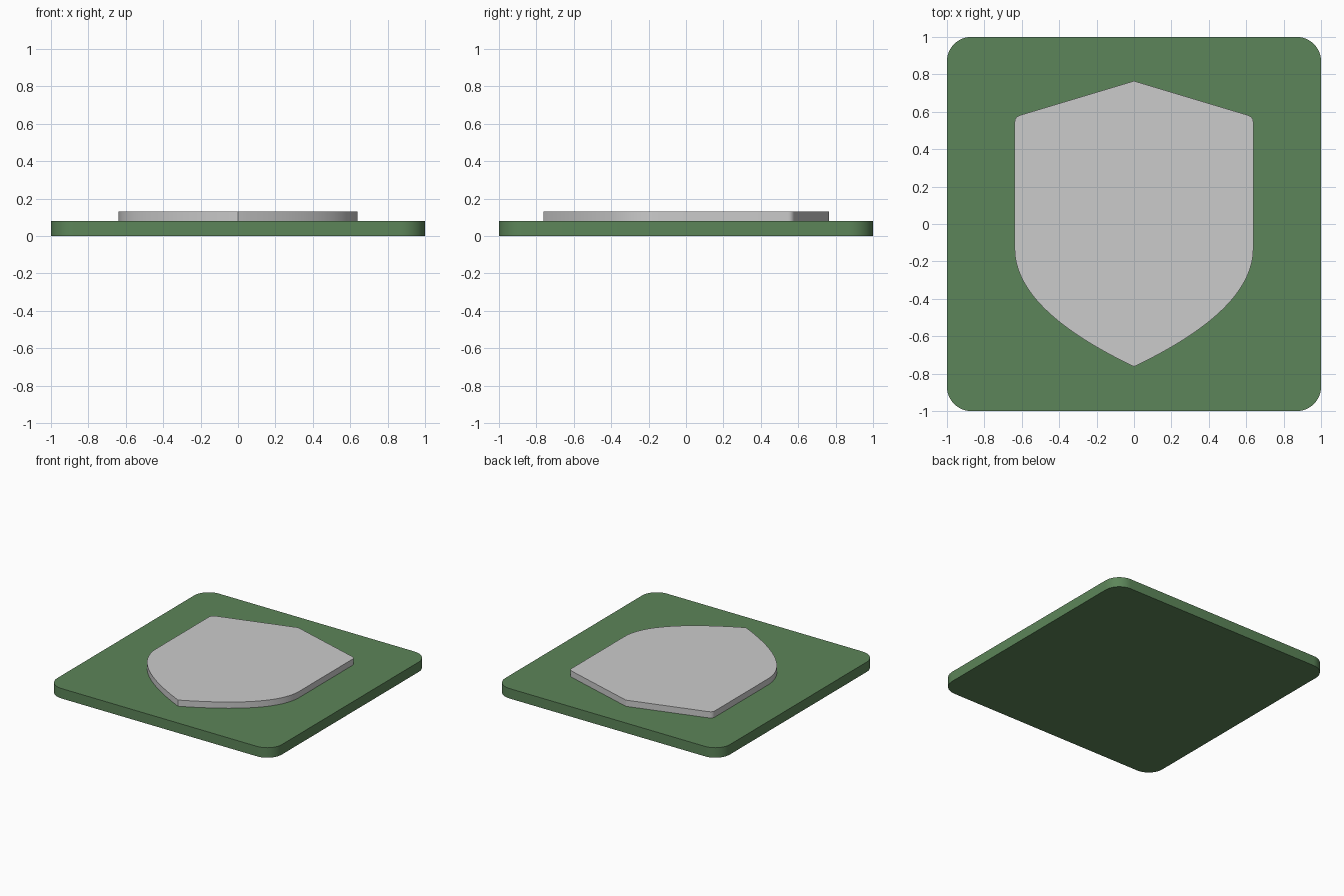
import bpy, bmesh, math
from mathutils import Vector

if "Cube" in bpy.data.objects:
    bpy.data.objects.remove(bpy.data.objects["Cube"])


def bezier(a, b, c, n):
    a, b, c = Vector(a), Vector(b), Vector(c)
    return [a * (1 - t) ** 2 + b * 2 * t * (1 - t) + c * t * t
            for t in (i / n for i in range(n + 1))]


def extrude_outline(name, points, z0, z1):
    bm = bmesh.new()
    face = bm.faces.new([bm.verts.new((p[0], p[1], z0)) for p in points])
    top = bmesh.ops.extrude_face_region(bm, geom=[face])["geom"]
    verts = [g for g in top if isinstance(g, bmesh.types.BMVert)]
    bmesh.ops.translate(bm, verts=verts, vec=(0, 0, z1 - z0))
    bmesh.ops.recalc_face_normals(bm, faces=bm.faces)
    mesh = bpy.data.meshes.new(name)
    bm.to_mesh(mesh)
    bm.free()
    obj = bpy.data.objects.new(name, mesh)
    bpy.context.collection.objects.link(obj)
    bpy.ops.object.select_all(action='DESELECT')
    obj.select_set(True)
    bpy.context.view_layer.objects.active = obj
    bpy.ops.object.shade_smooth_by_angle(angle=math.radians(25))
    return obj


# Rounded square base plate
R, STEPS = 0.13, 12
plate = []
for k, (sx, sy) in enumerate([(1, 1), (-1, 1), (-1, -1), (1, -1)]):
    for i in range(STEPS + 1):
        a = math.pi / 2 * (k + i / STEPS)
        plate.append((sx * (1 - R) + R * math.cos(a), sy * (1 - R) + R * math.sin(a)))
base = extrude_outline("base_plate", plate, 0.0, 0.08)
green = bpy.data.materials.new("green")
green.diffuse_color = (0.108, 0.235, 0.1, 1)
green.use_nodes = True
green.node_tree.nodes["Principled BSDF"].inputs["Base Color"].default_value = green.diffuse_color
base.data.materials.append(green)

# Raised shield: right half from top tip to bottom tip, then mirrored
half = bezier((0, 0.764), (0.006, 0.764), (0.015, 0.760), 3)
half += bezier((0.605, 0.583), (0.638, 0.573), (0.638, 0.545), 6)
half += bezier((0.638, -0.13), (0.638, -0.455), (0.012, -0.757), 28)
half.append(Vector((0, -0.762)))
left = [Vector((-p.x, p.y)) for p in reversed(half[1:-1])]
extrude_outline("shield", half + left, 0.08, 0.13)
